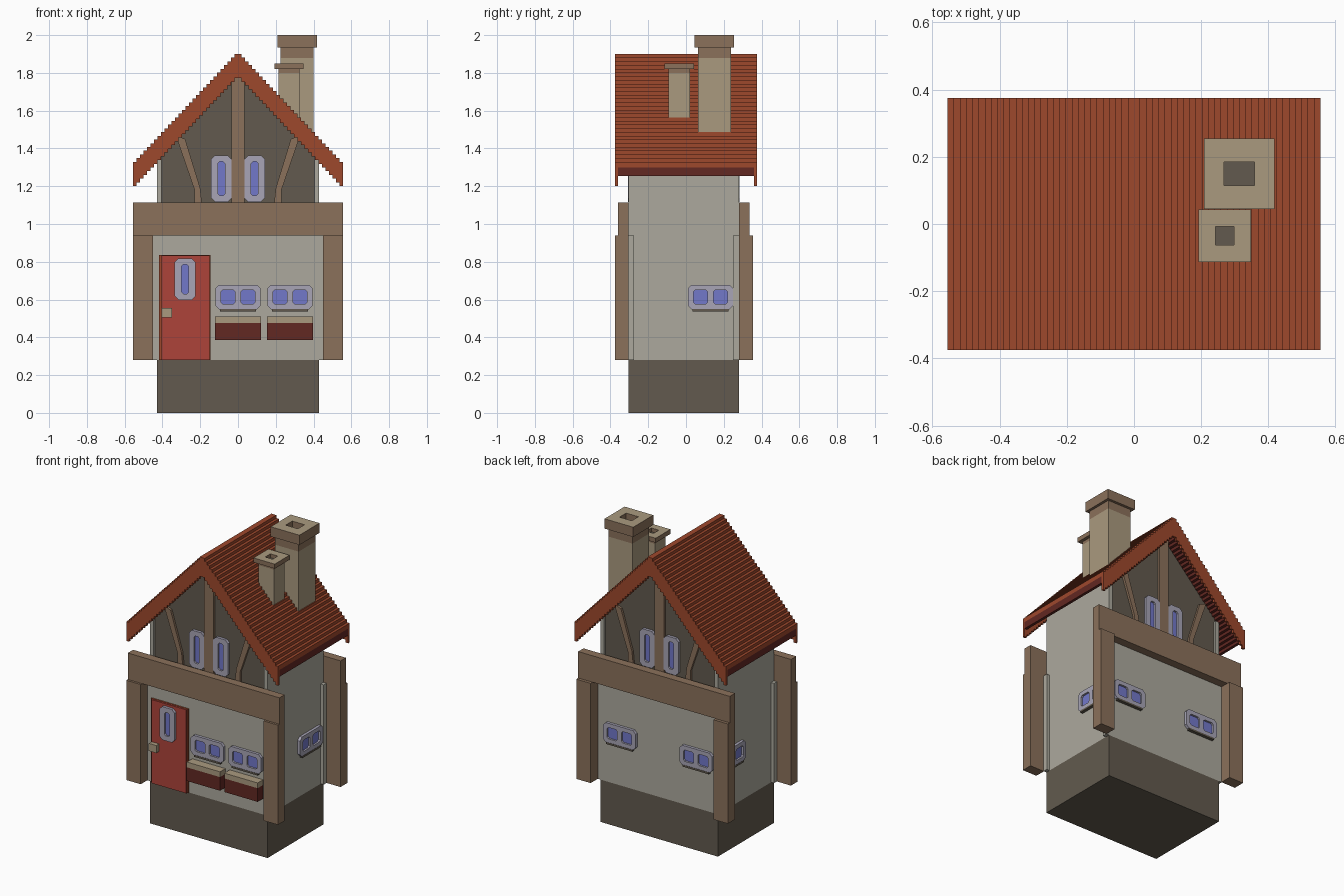
import bpy, bmesh
from math import pi
from mathutils import Matrix, Vector

cube = bpy.data.objects.get("Cube")
if cube:
    bpy.data.objects.remove(cube, do_unlink=True)


def material(name, *rgb):
    lin = [((c / 255 + 0.055) / 1.055) ** 2.4 for c in rgb] + [1]
    m = bpy.data.materials.new(name)
    m.use_nodes = True
    m.diffuse_color = lin
    bsdf = m.node_tree.nodes["Principled BSDF"]
    bsdf.inputs["Base Color"].default_value = lin
    bsdf.inputs["Roughness"].default_value = 0.9
    return m


PLASTER = material("plaster", 172, 169, 157)
STONE = material("dark_stone", 98, 90, 78)
TIMBER = material("timber", 139, 113, 91)
TAN = material("pale_stone", 170, 154, 127)
DOOR = material("door_red", 174, 68, 58)
MAROON = material("maroon", 98, 40, 34)
ROOF = material("roof_tile", 158, 72, 44)
FRAME = material("window_frame", 168, 165, 182)
GLASS = material("blue_glass", 114, 120, 202)


def finish(name, bm, *mats):
    bmesh.ops.recalc_face_normals(bm, faces=bm.faces)
    me = bpy.data.meshes.new(name)
    bm.to_mesh(me)
    bm.free()
    for m in mats:
        me.materials.append(m)
    ob = bpy.data.objects.new(name, me)
    bpy.context.collection.objects.link(ob)
    return ob


def plate(name, outline, depth, mat, place=Matrix(), holes=()):
    """Upright outline in x and z, with optional holes, thickened towards +y."""
    bm = bmesh.new()
    loops = [[bm.verts.new((x, 0, z)) for x, z in loop] for loop in (outline, *holes)]
    if holes:
        edges = [bm.edges.new((l[i - 1], l[i])) for l in loops for i in range(len(l))]
        bmesh.ops.triangle_fill(bm, edges=edges, use_beauty=True)
    else:
        bm.faces.new(loops[0])
    out = bmesh.ops.extrude_face_region(bm, geom=bm.faces[:])["geom"]
    moved = [g for g in out if isinstance(g, bmesh.types.BMVert)]
    bmesh.ops.translate(bm, verts=moved, vec=(0, depth, 0))
    bm.transform(place)
    return finish(name, bm, mat)


def box(name, x, y, z, mat):
    bm = bmesh.new()
    bmesh.ops.create_cube(bm, size=1)
    for v in bm.verts:
        v.co = Vector([(r[0] + r[1]) / 2 + c * (r[1] - r[0]) for r, c in zip((x, y, z), v.co)])
    return finish(name, bm, mat)


def octagon(cx, cz, w, h, c):
    """Rectangle with cut corners."""
    a, b = w / 2, h / 2
    pts = [(a - c, -b), (a, c - b), (a, b - c), (a - c, b),
           (c - a, b), (-a, b - c), (-a, c - b), (c - a, -b)]
    return [(cx + x, cz + z) for x, z in pts]


def rect(cx, cz, w, h):
    a, b = w / 2, h / 2
    return [(cx - a, cz - b), (cx + a, cz - b), (cx + a, cz + b), (cx - a, cz + b)]


def window(name, loc, angle, w, h, panes, pw, ph):
    """Frame plate with recessed panes; angle 0 faces the front."""
    place = Matrix.Translation(loc) @ Matrix.Rotation(angle, 4, "Z")
    holes = [octagon(u, 0, pw, ph, 0.01) for u in panes]
    plate(name + "_frame", octagon(0, 0, w, h, 0.02), 0.018, FRAME,
          place @ Matrix.Translation((0, -0.018, 0)), holes)
    for u in panes:
        plate(name + "_pane", rect(u, 0, pw, ph), 0.004, GLASS,
              place @ Matrix.Translation((0, -0.005, 0)))
    if len(panes) > 1:
        plate(name + "_sill", rect(0, -h / 2 - 0.004, w * 0.8, 0.012), 0.02, STONE,
              place @ Matrix.Translation((0, -0.02, 0)))


FRONT, BACK, HALF = -0.305, 0.28, 0.43

# Foundation and lower walls
box("foundation", (-HALF, HALF), (FRONT, BACK), (0, 0.28), STONE)
box("lower_wall", (-HALF, HALF), (FRONT, BACK), (0.28, 1.1), PLASTER)

# Gable core, set back between the side walls
core = [(-0.42, 1.1), (0.42, 1.1), (0.42, 1.39), (0, 1.82), (-0.42, 1.39)]
plate("gable_core", core, BACK - FRONT - 0.03, STONE, Matrix.Translation((0, FRONT + 0.015, 0)))

for s, side in ((1, "left"), (-1, "right")):
    def span(a, b):
        return tuple(sorted((s * a, s * b)))
    box(side + "_upper_wall", span(0.405, HALF), (FRONT, BACK), (1.1, 1.38), PLASTER)
    for y0, y1, p0, p1, end in ((FRONT, -0.275, -0.375, FRONT, "front"),
                                (0.25, BACK, BACK, 0.355, "back")):
        box(f"{side}_{end}_wall_strip", span(HALF, 0.452), (y0, y1), (0.28, 0.94), PLASTER)
        box(f"{side}_{end}_post", span(0.45, 0.555), (p0, p1), (0.28, 0.94), TIMBER)
    window(side + "_side_window", (s * HALF, 0.13, 0.613), s * pi / 2,
           0.24, 0.13, (-0.053, 0.053), 0.075, 0.075)
    window(side + "_back_window", (s * 0.28, BACK, 0.613), pi,
           0.24, 0.13, (-0.053, 0.053), 0.075, 0.075)

# Timber and windows on both gables
for y, angle, end in ((FRONT, 0, "front"), (BACK - 0.015, pi, "back")):
    move = Matrix.Translation((0, y, 0))
    plate(end + "_king_post", rect(0, 1.45, 0.07, 0.7), 0.015, TIMBER, move)
    for s in (-1, 1):
        brace = [(s * 0.23, 1.1), (s * 0.19, 1.1), (s * 0.2, 1.19),
                 (s * 0.28, 1.45), (s * 0.33, 1.47), (s * 0.23, 1.18)]
        plate(end + "_brace", brace, 0.015, TIMBER, move)
        wall_y = FRONT + 0.015 if angle == 0 else BACK - 0.015
        window(end + "_gable_window", (s * 0.088, wall_y, 1.24), angle,
               0.108, 0.245, (0,), 0.038, 0.18)
box("front_beam", (-0.555, 0.555), (-0.36, FRONT), (0.94, 1.115), TIMBER)
box("back_beam", (-0.555, 0.555), (BACK, 0.335), (0.94, 1.115), TIMBER)

# Stepped roof
STEPS, DX, DZ = 30, 0.0185, 0.0197


def stairs(drop):
    half = []
    for i in range(STEPS):
        z = 1.9 - drop - i * DZ
        half += [(i * DX, z), ((i + 1) * DX, z)]
    return [(-x, z) for x, z in reversed(half[1:])] + half[1:]


def roof_layer(name, top, bottom, y0, y1, mat):
    plate(name, stairs(top) + stairs(bottom)[::-1], y1 - y0, mat, Matrix.Translation((0, y0, 0)))


roof_layer("roof_tiles", 0, 0.03, -0.36, 0.36, ROOF)
roof_layer("roof_underside", 0.03, 0.075, -0.36, 0.36, MAROON)
roof_layer("front_barge_board", 0, 0.128, -0.375, -0.36, ROOF)
roof_layer("back_barge_board", 0, 0.128, 0.36, 0.375, ROOF)


# Chimneys with hollow caps
def chimney(name, x, y, w, cap_w, hole, z0, z1, z2, band):
    h = w / 2
    box(name + "_shaft", (x - h, x + h), (y - h, y + h), (z0, z1 - band), TAN)
    box(name + "_band", (x - h, x + h), (y - h, y + h), (z1 - band, z1), TIMBER)
    lay = Matrix.Translation((x, y, z2)) @ Matrix.Rotation(-pi / 2, 4, "X")
    cap = plate(name + "_cap", rect(0, 0, cap_w, cap_w), z2 - z1, TIMBER, lay,
                [rect(0, 0, *hole)])
    cap.data.materials.append(TAN)
    for p in cap.data.polygons:
        p.material_index = int(p.normal.z > 0.5)
    a, b = hole[0] / 2, hole[1] / 2
    box(name + "_flue", (x - a, x + a), (y - b, y + b), (z1 - 0.01, z1 + 0.005), STONE)


chimney("large_chimney", 0.313, 0.15, 0.175, 0.21, (0.09, 0.07), 1.4, 1.935, 2.0, 0.055)
chimney("small_chimney", 0.27, -0.035, 0.113, 0.155, (0.055, 0.055), 1.5, 1.82, 1.85, 0.02)

# Door
box("door_trim", (-0.418, -0.145), (-0.315, FRONT), (0.28, 0.835), ROOF)
box("door", (-0.405, -0.152), (-0.325, FRONT), (0.28, 0.833), DOOR)
window("door_window", (-0.28, -0.325, 0.708), 0, 0.11, 0.22, (0,), 0.038, 0.155)
box("door_handle", (-0.405, -0.35), (-0.355, -0.32), (0.505, 0.555), TAN)

# Front windows and planters
for x in (0, 0.275):
    window("front_window", (x, FRONT, 0.613), 0, 0.24, 0.13, (-0.053, 0.053), 0.075, 0.075)
    box("planter", (x - 0.122, x + 0.122), (-0.362, FRONT), (0.385, 0.475), MAROON)
    box("planter_top", (x - 0.122, x + 0.122), (-0.362, FRONT), (0.475, 0.51), TAN)
